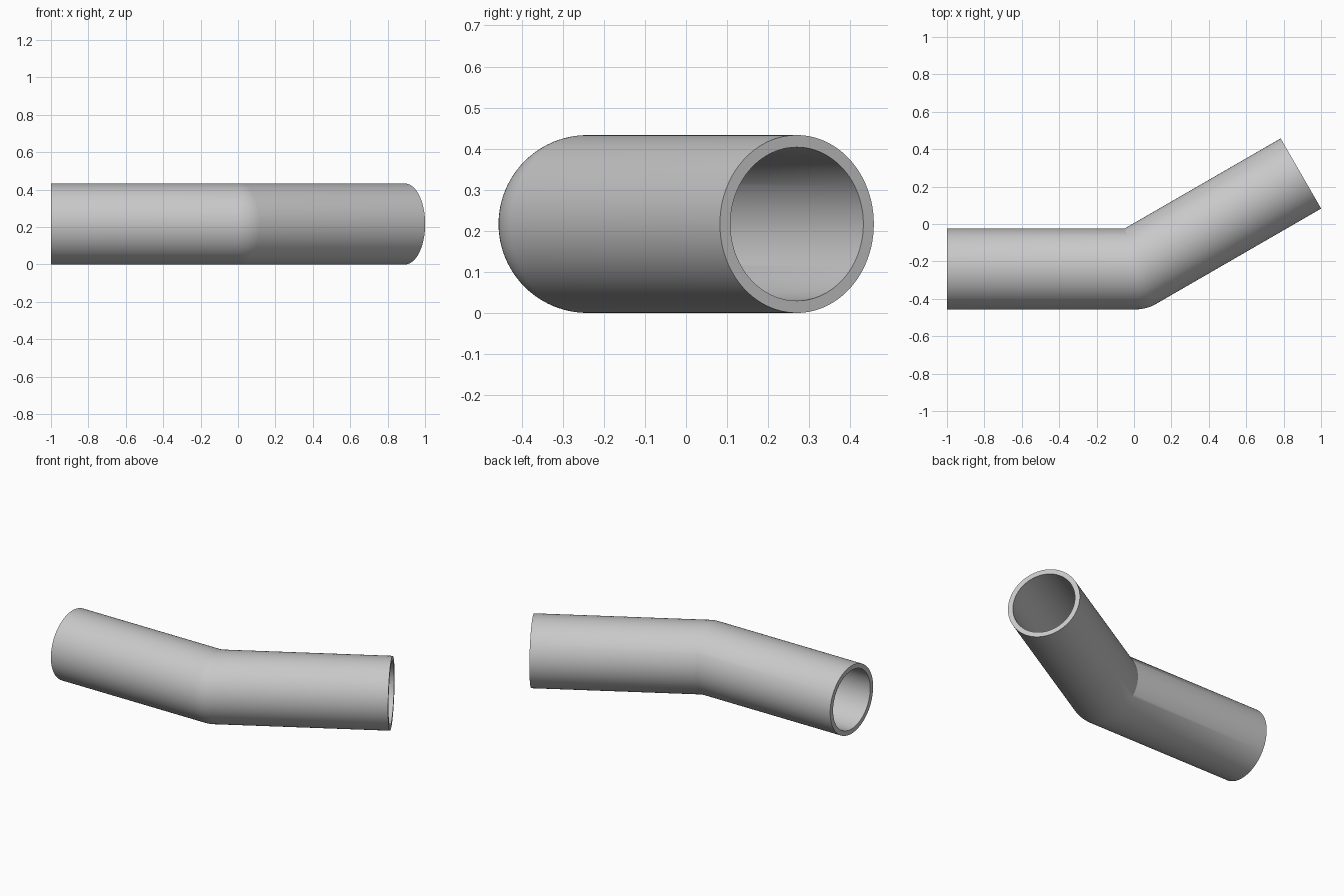
import bpy, bmesh
from math import sin, cos, tan, pi, radians

cube = bpy.data.objects.get("Cube")
if cube:
    bpy.data.objects.remove(cube, do_unlink=True)

SIDES = 96
OUTER, INNER = 0.2165, 0.187
BEND = radians(30)
JOINT_X, JOINT_Y = 0.009, -0.24
LEN_A, LEN_B = 1.009, 1.02
JOINT_STEPS = 10

metal = bpy.data.materials.new("light grey")
metal.use_nodes = True
colour = (0.58, 0.58, 0.58, 1)
metal.diffuse_color = colour
metal.node_tree.nodes["Principled BSDF"].inputs["Base Color"].default_value = colour


def section(radius, along, turn):
    """Ring of points across the pipe, swung about the joint by an angle."""
    ring = []
    for i in range(SIDES):
        a = 2 * pi * i / SIDES
        u, z = radius * cos(a), radius * sin(a)
        x, t = along, turn
        if along == 0 and u > 0:
            # the inside of the bend meets in a sharp mitre
            x, t = -u * tan(BEND / 2), 0
        ring.append((JOINT_X + x * cos(t) - u * sin(t),
                     JOINT_Y + x * sin(t) + u * cos(t),
                     OUTER + z))
    return ring


def wall(radius):
    """Straight leg, ball-rounded elbow, straight angled leg."""
    elbow = [section(radius, 0, BEND * k / JOINT_STEPS)
             for k in range(JOINT_STEPS + 1)]
    return [section(radius, -LEN_A, 0)] + elbow + [section(radius, LEN_B, BEND)]


# Outer wall forward, inner wall back, closed by the two end rims
bm = bmesh.new()
rings = [[bm.verts.new(p) for p in ring]
         for ring in wall(OUTER) + wall(INNER)[::-1]]
for r, ring in enumerate(rings):
    following = rings[(r + 1) % len(rings)]
    for i in range(SIDES):
        j = (i + 1) % SIDES
        bm.faces.new((ring[i], following[i], following[j], ring[j]))
bmesh.ops.remove_doubles(bm, verts=bm.verts, dist=0.00005)
bmesh.ops.recalc_face_normals(bm, faces=bm.faces)

mesh = bpy.data.meshes.new("bent_pipe")
bm.to_mesh(mesh)
bm.free()
mesh.materials.append(metal)
pipe = bpy.data.objects.new("bent_pipe", mesh)
bpy.context.collection.objects.link(pipe)

bpy.ops.object.select_all(action='DESELECT')
pipe.select_set(True)
bpy.context.view_layer.objects.active = pipe
bpy.ops.object.shade_smooth_by_angle(angle=radians(25))
